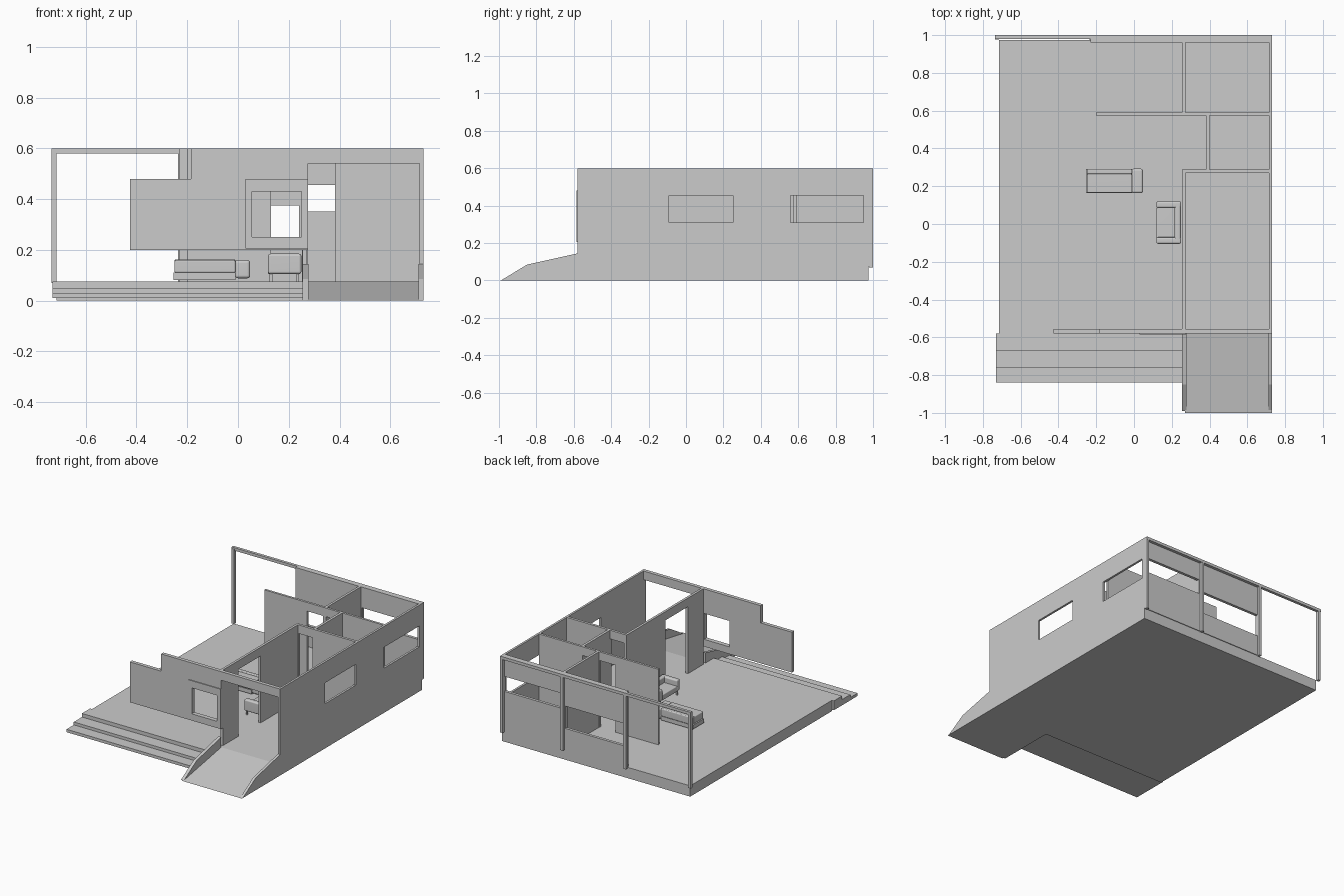
import bpy, bmesh
from mathutils import Vector

cube = bpy.data.objects.get("Cube")
if cube:
    bpy.data.objects.remove(cube)

plaster = bpy.data.materials.new("grey plaster")
plaster.use_nodes = True
GREY = (0.6, 0.6, 0.6, 1)
plaster.diffuse_color = GREY
plaster.node_tree.nodes["Principled BSDF"].inputs["Base Color"].default_value = GREY

FLOOR, TOP, DOOR = 0.075, 0.6, 0.54


def finish(name, bm):
    bmesh.ops.recalc_face_normals(bm, faces=bm.faces)
    mesh = bpy.data.meshes.new(name)
    bm.to_mesh(mesh)
    bm.free()
    mesh.materials.append(plaster)
    obj = bpy.data.objects.new(name, mesh)
    bpy.context.collection.objects.link(obj)
    return obj


def box(name, x, y, z, bevel=0):
    bm = bmesh.new()
    bmesh.ops.create_cube(bm, size=1)
    for v in bm.verts:
        v.co = [r[0] if c < 0 else r[1] for c, r in zip(v.co, (x, y, z))]
    obj = finish(name, bm)
    if bevel:
        mod = obj.modifiers.new("Soft edges", 'BEVEL')
        mod.width, mod.segments = bevel, 3
        for p in obj.data.polygons:
            p.use_smooth = True
        obj.modifiers.new("Even shading", 'WEIGHTED_NORMAL')
    return obj


def profile(name, yz, x):
    """Extrude a side profile across the x range."""
    bm = bmesh.new()
    face = bm.faces.new([bm.verts.new((x[0], a, b)) for a, b in yz])
    ext = bmesh.ops.extrude_face_region(bm, geom=[face], use_keep_orig=True)
    verts = [v for v in ext["geom"] if isinstance(v, bmesh.types.BMVert)]
    bmesh.ops.translate(bm, verts=verts, vec=(x[1] - x[0], 0, 0))
    return finish(name, bm)


def wall(name, axis, depth, span, z=(FLOOR, TOP), holes=()):
    """Wall running along an axis; holes are (start, end, bottom, top)."""
    us = sorted({*span, *(h[i] for h in holes for i in (0, 1))})
    zs = sorted({*z, *(h[i] for h in holes for i in (2, 3))})
    place = (lambda u, d, h: (u, d, h)) if axis == 'x' else (lambda u, d, h: (d, u, h))
    bm = bmesh.new()
    grid = {(u, h): bm.verts.new(place(u, depth[0], h)) for u in us for h in zs}
    for u0, u1 in zip(us, us[1:]):
        for z0, z1 in zip(zs, zs[1:]):
            cu, cz = (u0 + u1) / 2, (z0 + z1) / 2
            if not any(a < cu < b and c < cz < d for a, b, c, d in holes):
                bm.faces.new([grid[u0, z0], grid[u1, z0], grid[u1, z1], grid[u0, z1]])
    bmesh.ops.delete(bm, geom=[v for v in bm.verts if not v.link_faces], context='VERTS')
    ext = bmesh.ops.extrude_face_region(bm, geom=bm.faces[:], use_keep_orig=True)
    verts = [v for v in ext["geom"] if isinstance(v, bmesh.types.BMVert)]
    bmesh.ops.translate(bm, verts=verts, vec=Vector(place(0, depth[1] - depth[0], 0)))
    return finish(name, bm)


# Ground: slab, entry steps, ramp and its sloping side curbs
box("floor_slab", (-0.715, 0.73), (-0.58, 0.975), (0, FLOOR))
profile("front_steps", [(-0.84, 0.01), (-0.84, 0.03), (-0.76, 0.03), (-0.76, 0.05),
                        (-0.67, 0.05), (-0.67, FLOOR), (-0.58, FLOOR), (-0.58, 0.01)],
        (-0.73, 0.26))
profile("entry_ramp", [(-1, 0), (-0.58, FLOOR), (-0.58, 0)], (0.27, 0.73))
for side, x in (("right", (0.255, 0.277)), ("left", (0.712, 0.73))):
    profile(side + "_ramp_curb", [(-0.99, 0), (-0.85, 0.085), (-0.58, 0.145), (-0.58, 0)], x)

# Outer walls
wall("left_wall", 'y', (0.715, 0.73), (-0.58, 0.98),
     holes=[(-0.09, 0.25, 0.31, 0.455), (0.56, 0.95, 0.31, 0.455)])
wall("back_wall", 'x', (0.96, 0.98), (-0.23, 0.73),
     holes=[(-0.22, 0.24, 0.22, 0.375), (0.275, 0.71, 0.352, 0.456)])
window = (0.055, 0.25, 0.25, 0.43)
wall("front_screen_wall", 'x', (-0.58, -0.555), (-0.185, 0.275), (0.2, TOP), [window])
box("front_screen_low_part", (-0.425, -0.185), (-0.58, -0.555), (0.2, 0.48))
wall("front_window_surround", 'x', (-0.586, -0.58), (0.03, 0.275), (0.205, 0.48), [window])
box("entry_lintel", (0.275, 0.715), (-0.58, -0.555), (DOOR, TOP))

# Inner partitions with doorways
wall("entry_room_side_wall", 'y', (0.255, 0.272), (-0.555, 0.288),
     holes=[(-0.385, -0.14, FLOOR, DOOR)])
wall("entry_room_back_wall", 'x', (0.27, 0.288), (0.272, 0.715),
     holes=[(0.275, 0.382, FLOOR, DOOR)])
wall("small_room_side_wall", 'y', (0.382, 0.4), (0.288, 0.574))
wall("rear_partition", 'x', (0.574, 0.59), (-0.2, 0.715),
     holes=[(0.13, 0.253, FLOOR, DOOR), (0.275, 0.382, FLOOR, DOOR)])
wall("rear_room_divider", 'y', (0.255, 0.272), (0.59, 0.96))

# Rear frame of posts and a beam
box("rear_beam", (-0.735, 0.73), (0.98, 1), (0.58, TOP))
for i, x in enumerate((-0.725, -0.227, 0.257, 0.72)):
    box(f"rear_post_{i + 1}", (x - 0.01, x + 0.01), (0.978, 0.999), (0.07, 0.59))

# Lounger
box("lounger_base", (-0.255, -0.01), (0.165, 0.29), (0.082, 0.11))
box("lounger_cushion", (-0.25, -0.01), (0.165, 0.265), (0.11, 0.16), 0.006)
box("lounger_rail", (-0.25, -0.01), (0.265, 0.292), (0.11, 0.163), 0.006)
box("lounger_headrest", (-0.012, 0.048), (0.163, 0.293), (0.088, 0.16), 0.012)

# Armchair
box("armchair_seat", (0.118, 0.22), (-0.075, 0.09), (0.105, 0.145), 0.006)
box("armchair_back", (0.215, 0.248), (-0.1, 0.115), (0.105, 0.185), 0.01)
for side, y in (("right", (-0.105, -0.07)), ("left", (0.085, 0.12))):
    box(side + "_armchair_arm", (0.118, 0.25), y, (0.105, 0.185), 0.01)
    for end, x in (("front", 0.13), ("back", 0.235)):
        mid = sum(y) / 2
        box(f"{side}_{end}_armchair_leg", (x - 0.005, x + 0.005),
            (mid - 0.005, mid + 0.005), (FLOOR, 0.107))
